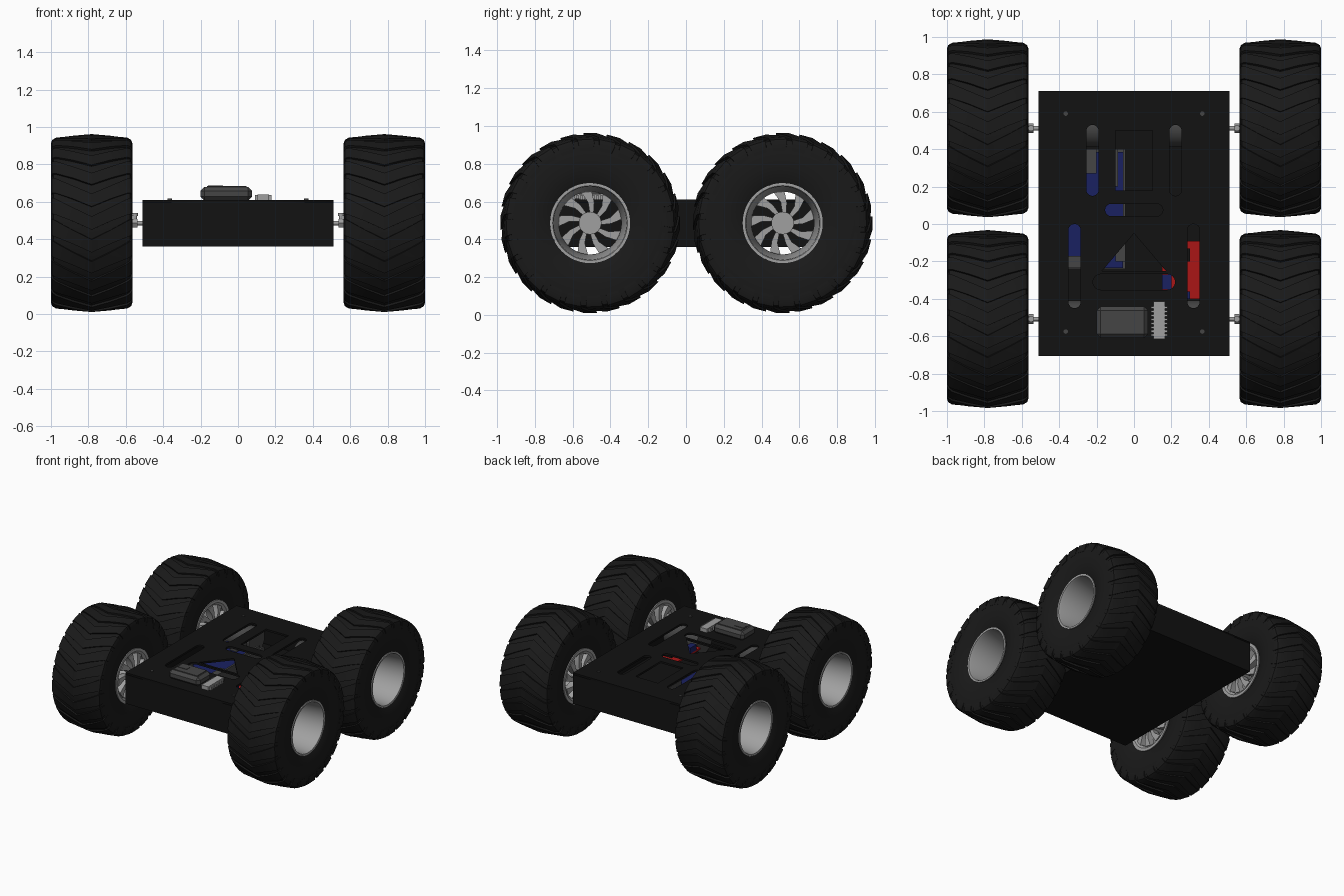
import bpy, bmesh
from math import sin, cos, pi
from mathutils import Matrix

if "Cube" in bpy.data.objects:
    bpy.data.objects.remove(bpy.data.objects["Cube"])


def material(name, r, g, b):
    m = bpy.data.materials.new(name)
    m.diffuse_color = (r, g, b, 1)
    m.use_nodes = True
    m.node_tree.nodes["Principled BSDF"].inputs["Base Color"].default_value = m.diffuse_color
    return m


BLACK = material("black_shell", 0.006, 0.006, 0.006)
RUBBER = material("rubber", 0.01, 0.01, 0.01)
DARK = material("dark_grey", 0.06, 0.06, 0.06)
STEEL = material("steel", 0.35, 0.35, 0.35)
BLUE = material("blue_board", 0.01, 0.015, 0.12)
RED = material("red_board", 0.4, 0.008, 0.008)


def finish(name, bm, mat, smooth=None):
    bmesh.ops.recalc_face_normals(bm, faces=bm.faces[:])
    me = bpy.data.meshes.new(name)
    bm.to_mesh(me)
    bm.free()
    ob = bpy.data.objects.new(name, me)
    bpy.context.collection.objects.link(ob)
    me.materials.append(mat)
    if smooth:
        bpy.ops.object.select_all(action='DESELECT')
        ob.select_set(True)
        bpy.context.view_layer.objects.active = ob
        bpy.ops.object.shade_smooth_by_angle(angle=smooth)
    return ob


def add_box(bm, x0, x1, y0, y1, z0, z1):
    m = Matrix.Translation(((x0 + x1) / 2, (y0 + y1) / 2, (z0 + z1) / 2))
    bmesh.ops.create_cube(bm, size=1, matrix=m @ Matrix.Diagonal((x1 - x0, y1 - y0, z1 - z0, 1)))


def box(name, mat, *dims, bevel=0):
    bm = bmesh.new()
    add_box(bm, *dims)
    if bevel:
        bmesh.ops.bevel(bm, geom=bm.edges[:], offset=bevel, segments=1, affect='EDGES')
    return finish(name, bm, mat)


def add_rod(bm, x0, x1, r, y=0, z=0, n=24, axis='X'):
    rot = Matrix.Rotation(pi / 2, 4, 'Y') if axis == 'X' else Matrix.Identity(4)
    c = ((x0 + x1) / 2, y, z) if axis == 'X' else (y, z, (x0 + x1) / 2)
    bmesh.ops.create_cone(bm, cap_ends=True, segments=n, radius1=r, radius2=r,
                          depth=abs(x1 - x0), matrix=Matrix.Translation(c) @ rot)


def polar(x, r, a):
    return (x, r * cos(a), r * sin(a))


def lathe(bm, profile, n):
    # closed (x, r) profile spun around the x axis
    rings = [[bm.verts.new(polar(x, r, 2 * pi * k / n)) for x, r in profile] for k in range(n)]
    p = len(profile)
    for k in range(n):
        a, b = rings[k], rings[(k + 1) % n]
        for i in range(p):
            j = (i + 1) % p
            bm.faces.new((a[i], a[j], b[j], b[i]))


def loft(bm, sections):
    rows = [[bm.verts.new(co) for co in s] for s in sections]
    for a, b in zip(rows, rows[1:]):
        for i in range(4):
            j = (i + 1) % 4
            bm.faces.new((a[i], a[j], b[j], b[i]))
    bm.faces.new(rows[0])
    bm.faces.new(rows[-1][::-1])


# Tyre carcass with chevron lugs (outer side towards +x)
def make_tyre():
    bm = bmesh.new()
    half = [(0.185, 0.2), (0.2, 0.225), (0.213, 0.3), (0.216, 0.4), (0.205, 0.438), (0.185, 0.446)]
    lathe(bm, half + [(0, 0.465)] + [(-x, r) for x, r in half[::-1]], 72)
    # station: outer x, outer r, inner x, inner r, sweep angle, half width angle
    stations = [(0, 0.477, 0, 0.45, 0, 0.075), (0.1, 0.467, 0.1, 0.44, 0.1, 0.08),
                (0.19, 0.457, 0.18, 0.43, 0.19, 0.095), (0.211, 0.445, 0.19, 0.42, 0.21, 0.1),
                (0.2185, 0.425, 0.2, 0.41, 0.215, 0.1), (0.217, 0.385, 0.2, 0.385, 0.215, 0.085)]
    for k in range(24):
        for s in (1, -1):
            t = 2 * pi * k / 24
            loft(bm, [(polar(s * xo, ro, t - sw - w), polar(s * xo, ro, t - sw + w),
                       polar(s * xi, ri, t - sw + w), polar(s * xi, ri, t - sw - w))
                      for xo, ro, xi, ri, sw, w in stations])
    return finish("tyre", bm, RUBBER, 0.45)


# Deep dish rim with swept spokes near the inner face
def make_rim():
    bm = bmesh.new()
    lathe(bm, [(0.2, 0.212), (0.2, 0.198), (0.185, 0.193), (-0.15, 0.166), (-0.185, 0.17),
               (-0.2, 0.19), (-0.2, 0.212), (0, 0.205)], 48)
    add_rod(bm, -0.212, -0.12, 0.06, n=32)
    for k in range(9):
        t = 2 * pi * k / 9
        loft(bm, [[polar(x, r, t + sw + d) for x, d in ((xo, -w), (xo, w), (xi, w), (xi, -w))]
                  for r, sw, w, xo, xi in ((0.05, 0, 0.2, -0.15, -0.205),
                                           (0.11, 0.12, 0.15, -0.15, -0.2),
                                           (0.175, 0.3, 0.17, -0.15, -0.195))])
    return finish("rim", bm, STEEL, 0.5)


parts = [make_tyre(), make_rim()]
for part in parts:
    left = part.data.copy()
    left.transform(Matrix.Diagonal((-1, 1, 1, 1)))
    left.flip_normals()
    kind = part.name
    for side, sx, me in (("right", 1, part.data), ("left", -1, left)):
        for end, y in (("front", -0.508), ("rear", 0.512)):
            ob = bpy.data.objects.new(f"{end}_{side}_{kind}", me)
            ob.location = (sx * 0.7825, y, 0.486)
            bpy.context.collection.objects.link(ob)
    bpy.data.objects.remove(part)

# Axles with hub nuts and set screws, and the motors inside the body
for side, sx in (("right", 1), ("left", -1)):
    for end, y in (("front", -0.508), ("rear", 0.512)):
        bm = bmesh.new()
        add_rod(bm, sx * 0.48, sx * 0.6, 0.012, y, 0.486, 16)
        add_rod(bm, sx * 0.538, sx * 0.575, 0.026, y, 0.486, 6)
        add_rod(bm, 0.486, 0.54, 0.01, sx * 0.55, y, 12, 'Z')
        add_rod(bm, 0.525, 0.54, 0.016, sx * 0.55, y, 12, 'Z')
        finish(f"{end}_{side}_axle", bm, STEEL, 0.6)
        bm = bmesh.new()
        add_rod(bm, sx * 0.19, sx * 0.488, 0.1, y, 0.486, 32)
        finish(f"{end}_{side}_motor", bm, DARK, 0.6)

# Body tray: floor and four walls
bm = bmesh.new()
add_box(bm, -0.51, 0.51, -0.705, 0.71, 0.36, 0.38)
for s in (-1, 1):
    add_box(bm, s * 0.51, s * 0.49, -0.705, 0.71, 0.38, 0.595)
    y = 0.7 if s > 0 else -0.695
    add_box(bm, -0.49, 0.49, y - 0.01, y + 0.01, 0.38, 0.595)
finish("body_tray", bm, BLACK)


# Lid: a filled outline with cut-outs
def slot(x, y, length, hw, vertical):
    pts = []
    for e, a0 in ((1, -pi / 2), (-1, pi / 2)):
        for i in range(9):
            a = a0 + pi * i / 8
            u, v = e * (length / 2 - hw) + hw * cos(a), hw * sin(a)
            pts.append((x - v, y + u) if vertical else (x + u, y + v))
    return pts


def rect(x0, x1, y0, y1):
    return [(x0, y0), (x1, y0), (x1, y1), (x0, y1)]


outlines = [rect(-0.51, 0.51, -0.705, 0.71), rect(-0.1, 0.1, 0.18, 0.5),
            [(-0.17, -0.25), (0.17, -0.25), (0, -0.05)],
            slot(0, 0.075, 0.31, 0.033, False), slot(0, -0.31, 0.44, 0.042, False)]
for s in (-1, 1):
    outlines += [slot(s * 0.222, 0.34, 0.38, 0.033, True), slot(s * 0.318, -0.225, 0.45, 0.033, True)]
cu = bpy.data.curves.new("lid", 'CURVE')
cu.dimensions = '2D'
cu.fill_mode = 'BOTH'
cu.extrude = 0.0075
for pts in outlines:
    sp = cu.splines.new('POLY')
    sp.points.add(len(pts) - 1)
    for p, (x, y) in zip(sp.points, pts):
        p.co = (x, y, 0, 1)
    sp.use_cyclic_u = True
lid = bpy.data.objects.new("lid", cu)
lid.location.z = 0.6025
bpy.context.collection.objects.link(lid)
cu.materials.append(BLACK)
bpy.ops.object.select_all(action='DESELECT')
lid.select_set(True)
bpy.context.view_layer.objects.active = lid
bpy.ops.object.convert(target='MESH')

# Lid screws
bm = bmesh.new()
for x in (-0.365, 0.365):
    for y in (-0.575, 0.59):
        add_rod(bm, 0.6, 0.617, 0.012, x, y, 12, 'Z')
finish("lid_screws", bm, DARK)

# Electronics seen through the cut-outs
box("controller_base", DARK, -0.36, -0.045, -0.24, 0.4, 0.38, 0.47)
box("controller_board", BLUE, -0.37, -0.06, -0.235, 0.385, 0.47, 0.485)
bm = bmesh.new()
add_box(bm, -0.1, -0.085, 0.2, 0.4, 0.485, 0.52)
add_box(bm, -0.06, -0.045, -0.2, 0.4, 0.47, 0.52)
add_box(bm, -0.26, -0.2, 0.27, 0.4, 0.485, 0.54)
add_box(bm, -0.36, -0.28, -0.235, -0.17, 0.485, 0.53)
add_box(bm, -0.1, -0.045, -0.2, -0.08, 0.485, 0.52)
finish("controller_connectors", bm, DARK)
box("driver_board", RED, 0.15, 0.37, -0.4, -0.09, 0.47, 0.485)
box("driver_heat_sink", BLACK, 0.22, 0.3, -0.2, -0.13, 0.485, 0.56)
bm = bmesh.new()
add_box(bm, 0.15, 0.2, -0.35, -0.27, 0.485, 0.53)
add_box(bm, 0.28, 0.3, -0.4, -0.36, 0.485, 0.53)
finish("driver_terminals", bm, BLUE)

# Receiver case on the lid, with a raised panel
box("receiver_case", DARK, -0.2, 0.075, -0.61, -0.44, 0.605, 0.68, bevel=0.022)
box("receiver_panel", DARK, -0.165, 0.045, -0.585, -0.465, 0.675, 0.685)
box("receiver_tab", DARK, -0.16, -0.08, -0.54, -0.5, 0.683, 0.688)

# Ribbed plug next to the case
bm = bmesh.new()
add_box(bm, 0.105, 0.165, -0.615, -0.415, 0.605, 0.64)
for i in range(8):
    y = -0.6 + i * 0.021
    add_box(bm, 0.09, 0.18, y, y + 0.011, 0.605, 0.635)
finish("ribbed_plug", bm, STEEL)
